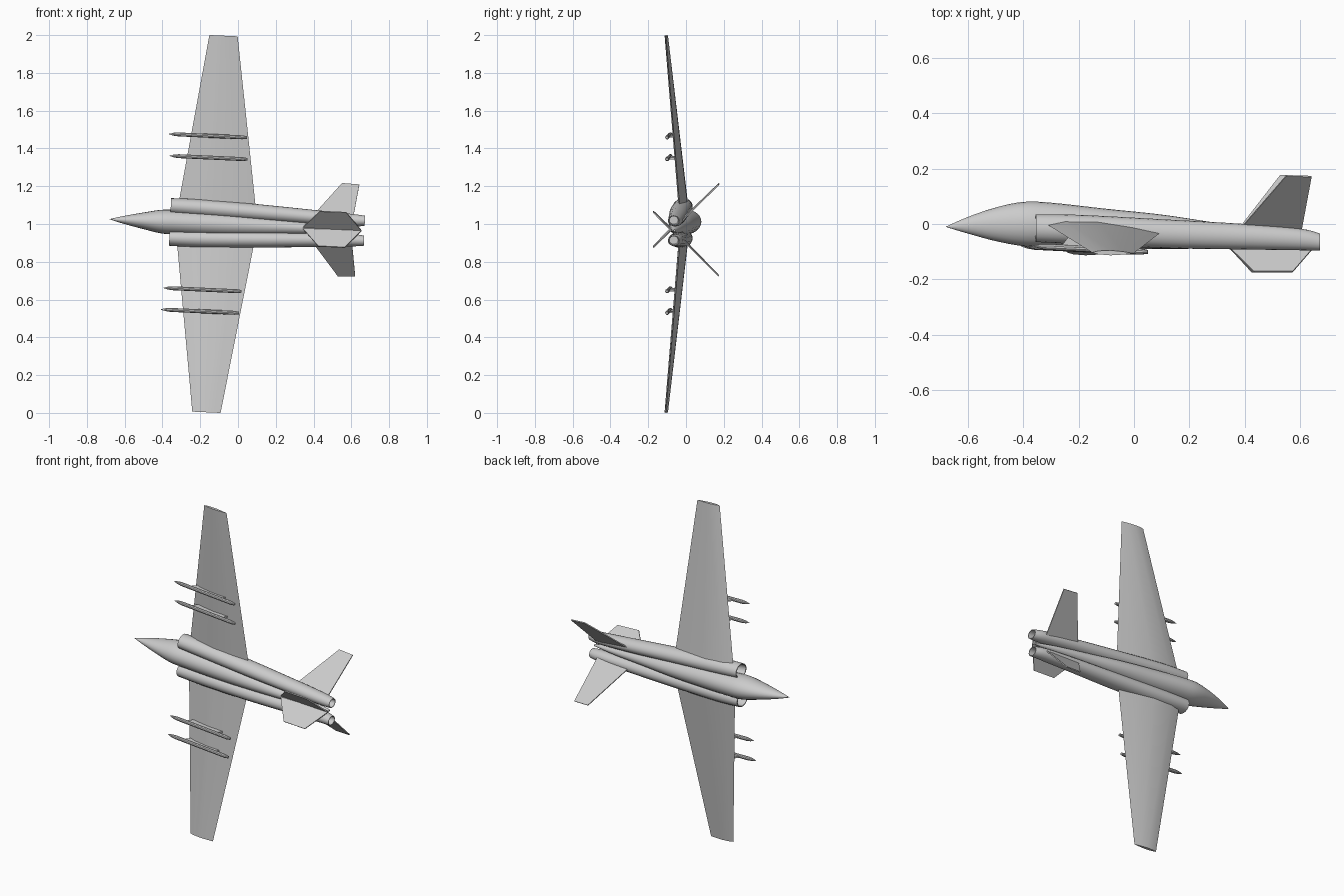
import bpy, bmesh, math
from mathutils import Matrix, Vector

cube = bpy.data.objects.get("Cube")
if cube:
    bpy.data.objects.remove(cube, do_unlink=True)

grey = bpy.data.materials.new("light_grey")
grey.use_nodes = True
colour = (0.6, 0.6, 0.6, 1)
grey.diffuse_color = colour
grey.node_tree.nodes["Principled BSDF"].inputs["Base Color"].default_value = colour

# The aircraft lies on its side: nose to -x, its top to +y, wings along z, yawed a little
PLACE = Matrix.Translation((0, 0, 0.9945)) @ Matrix.Rotation(math.radians(2.6), 4, 'Y')


def finish(bm, name):
    bmesh.ops.recalc_face_normals(bm, faces=bm.faces)
    bm.transform(PLACE)
    mesh = bpy.data.meshes.new(name)
    bm.to_mesh(mesh)
    bm.free()
    mesh.materials.append(grey)
    ob = bpy.data.objects.new(name, mesh)
    bpy.context.collection.objects.link(ob)
    bpy.ops.object.select_all(action='DESELECT')
    ob.select_set(True)
    bpy.context.view_layer.objects.active = ob
    bpy.ops.object.shade_smooth_by_angle(angle=math.radians(30))


def skin(name, rings):
    """Join rings of equal length into a closed skin."""
    bm = bmesh.new()
    loops = [[bm.verts.new(p) for p in ring] for ring in rings]
    n = len(loops[0])
    for a, b in zip(loops, loops[1:]):
        for i in range(n):
            bm.faces.new((a[i], a[(i + 1) % n], b[(i + 1) % n], b[i]))
    bm.faces.new(loops[0])
    bm.faces.new(loops[-1])
    finish(bm, name)


def oval(x, y, z, ry, rz, n=20):
    turn = [2 * math.pi * i / n for i in range(n)]
    return [(x, y + ry * math.cos(t), z + rz * math.sin(t)) for t in turn]


def smooth_stations(stations, steps=4):
    """Ease between stations with a Catmull-Rom curve."""
    s = [Vector(p) for p in stations]
    s = [s[0]] + s + [s[-1]]
    out = []
    for a, b, c, d in zip(s, s[1:], s[2:], s[3:]):
        for k in range(steps):
            t = k / steps
            out.append(b + (c - a) * t / 2 + (2 * a - 5 * b + 4 * c - d) * t * t / 2
                       + (3 * b - 3 * c + d - a) * t ** 3 / 2)
    return out + [s[-1]]


def plate(name, outline, thick):
    """Thin fin with its outline extruded along its normal."""
    pts = [Vector(p) for p in outline]
    normal = (pts[1] - pts[0]).cross(pts[2] - pts[0]).normalized() * thick / 2
    skin(name, [[p - normal for p in pts], [p + normal for p in pts]])


# Fuselage: x, top, bottom, half width
body = [(-0.68, -0.009, -0.011, 0.001), (-0.6, 0.026, -0.035, 0.022),
        (-0.5, 0.06, -0.062, 0.044), (-0.4, 0.08, -0.08, 0.063),
        (-0.3, 0.077, -0.083, 0.064), (-0.1, 0.055, -0.088, 0.06),
        (0.1, 0.034, -0.09, 0.05), (0.3, 0.004, -0.088, 0.036),
        (0.5, -0.025, -0.082, 0.022), (0.65, -0.055, -0.066, 0.006)]
body = [Vector(b).to_tuple() for b in body]
skin("fuselage", [oval(x, (t + b) / 2, 0, (t - b) / 2, w, 24)
                  for x, t, b, w in smooth_stations(body)])

# Engine nacelle: x, y, z, height radius, width radius
nacelle = [(-0.36, -0.015, 0.085, 0.05, 0.041), (-0.2, -0.02, 0.082, 0.053, 0.045),
           (0.1, -0.035, 0.072, 0.052, 0.043), (0.4, -0.046, 0.06, 0.046, 0.038),
           (0.6, -0.056, 0.053, 0.039, 0.033), (0.67, -0.065, 0.053, 0.031, 0.027)]

# Wing section: fraction of chord, fraction of thickness
airfoil = [(0, 0), (0.15, 0.7), (0.45, 1), (0.75, 0.6), (1, 0), (0.75, -0.6),
           (0.45, -1), (0.15, -0.7)]


def wing_ring(front, back, y_front, y_back, thick, z):
    return [(front + (back - front) * c, y_front + (y_back - y_front) * c + thick * h, z)
            for c, h in airfoil]


for side, s in (("left", 1), ("right", -1)):
    # Hollow nacelle with open intake and nozzle
    rings = [oval(x, y, s * z, ry, rz) for x, y, z, ry, rz in smooth_stations(nacelle)]
    x, y, z, ry, rz = nacelle[0]
    intake = [oval(x + d, y, s * z, ry * k, rz * k) for d, k in ((0.15, 0.7), (0, 0.88))]
    x, y, z, ry, rz = nacelle[-1]
    nozzle = [oval(x - d, y, s * z, ry * k, rz * k) for d, k in ((0, 0.88), (0.06, 0.75))]
    skin(side + "_engine_nacelle", intake + rings + nozzle)

    # Drooping tapered wing
    skin(side + "_wing", [wing_ring(-0.325, 0.095, 0.003, -0.03, 0.025, s * 0.06),
                          wing_ring(-0.197, -0.047, -0.103, -0.106, 0.009, s * 0.9978)])

    # Upper tail fin and ventral fin
    plate(side + "_tail_fin", [(0.38, -0.02, s * 0.05), (0.54, 0.175, s * 0.245),
                               (0.632, 0.172, s * 0.242), (0.605, -0.02, s * 0.05)], 0.006)
    plate(side + "_ventral_fin", [(0.34, -0.08, 0), (0.43, -0.173, s * 0.093),
                                  (0.57, -0.173, s * 0.093), (0.655, -0.08, 0)], 0.006)

    # Underwing missiles on pylons
    for place, z, x in (("inner", 0.35, -0.38), ("outer", 0.465, -0.388)):
        z *= s
        shape = [(0, 0.001), (0.025, 0.008), (0.05, 0.011), (0.39, 0.011), (0.415, 0.007)]
        skin(f"{side}_{place}_missile",
             [oval(x + d, -0.08 - 0.05 * d, z, r, r, 10) for d, r in shape])
        plate(f"{side}_{place}_pylon", [(x + 0.13, -0.045, z), (x + 0.34, -0.05, z),
                                        (x + 0.32, -0.095, z), (x + 0.1, -0.085, z)], 0.009)
